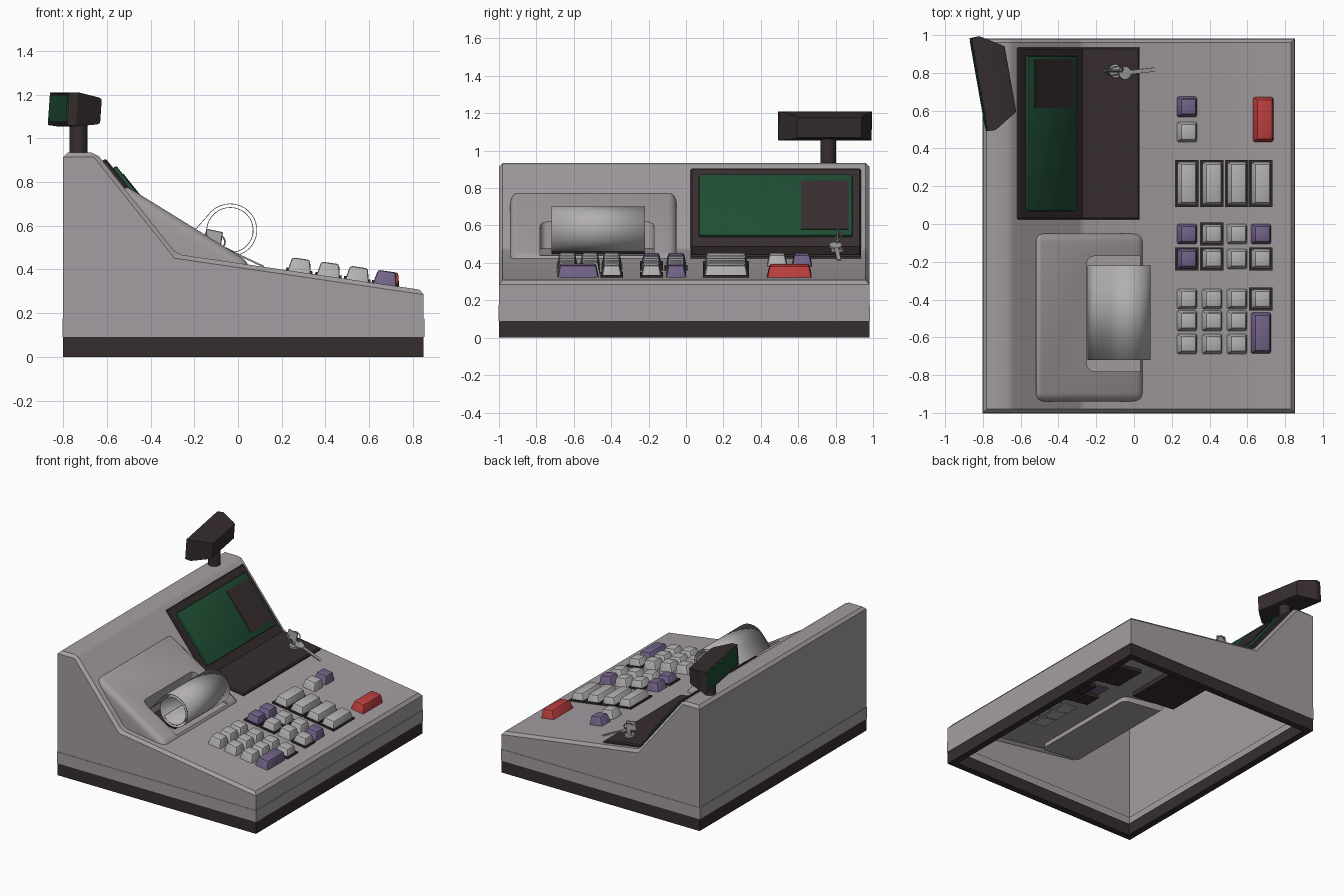
import bpy, bmesh, math
from mathutils import Matrix, Vector

if "Cube" in bpy.data.objects:
    bpy.data.objects.remove(bpy.data.objects["Cube"])

def mat(name, r, g, b):
    m = bpy.data.materials.new(name)
    m.diffuse_color = (r, g, b, 1)
    m.use_nodes = True
    m.node_tree.nodes["Principled BSDF"].inputs["Base Color"].default_value = m.diffuse_color
    return m

GREY = mat("warm grey", .37, .34, .355)
KEY = mat("light key grey", .46, .45, .46)
PAPER = mat("paper", .45, .43, .44)
DARK = mat("dark brown", .037, .026, .028)
GREEN = mat("screen green", .014, .075, .034)
PURPLE = mat("purple", .175, .125, .25)
RED = mat("red", .52, .05, .05)
METAL = mat("metal", .38, .38, .38)

def finish(name, bm, m, matrix=None):
    bmesh.ops.recalc_face_normals(bm, faces=bm.faces)
    if matrix:
        bm.transform(matrix)
    me = bpy.data.meshes.new(name)
    bm.to_mesh(me)
    bm.free()
    me.materials.append(m)
    ob = bpy.data.objects.new(name, me)
    bpy.context.collection.objects.link(ob)
    return ob

def prism(name, pts, y0, y1, m, pick=None, width=0, seg=1, open_bottom=None):
    """Extrude an xz profile along y; bevel the edges chosen by pick(a, b)."""
    bm = bmesh.new()
    f = bm.faces.new([bm.verts.new((x, y0, z)) for x, z in pts])
    ext = bmesh.ops.extrude_face_region(bm, geom=[f])["geom"]
    bmesh.ops.translate(bm, verts=[v for v in ext if isinstance(v, bmesh.types.BMVert)],
                        vec=(0, y1 - y0, 0))
    if pick:
        es = [e for e in bm.edges if pick(e.verts[0].co, e.verts[1].co)]
        bmesh.ops.bevel(bm, geom=es, offset=width, segments=seg, profile=.5,
                        affect='EDGES', clamp_overlap=True)
    bmesh.ops.recalc_face_normals(bm, faces=bm.faces)
    if open_bottom is not None:
        fs = [f for f in bm.faces if all(v.co.z < open_bottom for v in f.verts)]
        bmesh.ops.delete(bm, geom=fs, context='FACES')
    return finish(name, bm, m)

def ring(name, x0, x1, y0, y1, z0, z1, t, m):
    """Rectangular hoop, open in the middle."""
    bm = bmesh.new()
    loops = []
    for d, z in ((0, z0), (0, z1), (t, z1), (t, z0)):
        loops.append([bm.verts.new((x, y, z)) for x, y in
                      ((x0+d, y0+d), (x1-d, y0+d), (x1-d, y1-d), (x0+d, y1-d))])
    for i in range(4):
        a, b = loops[i], loops[(i + 1) % 4]
        for j in range(4):
            k = (j + 1) % 4
            bm.faces.new((a[j], a[k], b[k], b[j]))
    return finish(name, bm, m)

def frustum(name, w, d, h, inset, m, matrix, bevel=0, seg=2, z0=0):
    """Box whose top is smaller than its bottom."""
    bm = bmesh.new()
    bmesh.ops.create_cube(bm, size=1)
    for v in bm.verts:
        i = inset if v.co.z > 0 else 0
        v.co = Vector((v.co.x * 2 * (w/2 - i), v.co.y * 2 * (d/2 - i),
                       h if v.co.z > 0 else z0))
    if bevel:
        es = [e for e in bm.edges if max(v.co.z for v in e.verts) > z0 + 1e-5]
        bmesh.ops.bevel(bm, geom=es, offset=bevel, segments=seg, profile=.5, affect='EDGES')
    return finish(name, bm, m, matrix)

def cylinder(name, r, h, m, matrix, n=24):
    bm = bmesh.new()
    bmesh.ops.create_cone(bm, cap_ends=True, segments=n, radius1=r, radius2=r, depth=h)
    return finish(name, bm, m, matrix)

def at(x, y, z, angle=0, axis='Y'):
    return Matrix.Translation((x, y, z)) @ Matrix.Rotation(angle, 4, axis)

Y0, Y1 = -1.0, .98
def deck(x):
    return .47 - (x + .28) * .165 / 1.13
TILT = math.atan(.165 / 1.13)

# hollow case with chamfered upper edges, and base
prism("case", [(-.8, .09), (.85, .09), (.85, .305), (-.28, .47), (-.65, .935), (-.8, .935)],
      Y0, Y1, GREY, lambda a, b: min(a.z, b.z) > .2, .02, 1, .1)
ring("lower_trim", -.803, .853, Y0 - .003, Y1 + .003, .09, .176, .012, GREY)
ring("base", -.8, .85, Y0, Y1, 0, .09, .05, DARK)

# display panel that follows the slope and the deck
def slope(x, h):
    return (x + .783 * h, .935 - (x + .65) * 1.257 + .623 * h)

prism("display_panel", [slope(-.62, -.08), slope(-.62, .018), (-.272, .489), (.03, .443),
      (.03, .39), (-.335, .42)], .025, .935, DARK,
      lambda a, b: min(a.z, b.z) > .44 and abs(a.x + .272) + abs(b.x + .272) > .01, .008)
prism("display_screen", [slope(-.585, .01), slope(-.585, .035), slope(-.325, .035),
      slope(-.325, .01)], .07, .89, GREEN, lambda a, b: True, .008, 2)
prism("screen_patch", [slope(-.555, .033), slope(-.555, .038), slope(-.35, .038),
      slope(-.35, .033)], .615, .87, DARK)

# printer cover with a recess for the paper
cover = prism("printer_cover", [(-.525, .70), (-.525, .79), (.05, .435), (.05, .385), (-.28, .42)],
              -.94, -.05, GREY,
              lambda a, b: (min(a.z, b.z) > .43) or (a - b).xy.length < .001, .042, 4)
cutter = prism("recess_cutter", [(-.25, .478), (-.25, 1), (.2, 1), (.2, .42), (.03, .44)],
               -.78, -.17, GREY, lambda a, b: a.x < 0 and b.x < 0 and
               (a - b).xy.length < .001, .04, 4)
cutter.hide_render = True
cutter.hide_viewport = True
cut = cover.modifiers.new("recess", 'BOOLEAN')
cut.object = cutter
cut.solver = 'EXACT'
prism("paper_slot", [(-.24, .474), (-.24, .484), (-.02, .453), (-.02, .443)], -.72, -.22, DARK)

# curled paper strip
path = [(-.245, .535), (-.21, .568), (-.175, .608)]
for i in range(61):
    t = i / 60
    a = math.radians(135 - 640 * t)
    r = .127 - .03 * t
    path.append((-.033 + r * math.cos(a), .577 + r * math.sin(a)))
bm = bmesh.new()
rows = [[bm.verts.new((x, y, z)) for y in (-.72, -.22)] for x, z in path]
for a, b in zip(rows, rows[1:]):
    bm.faces.new((a[0], a[1], b[1], b[0]))
paper = finish("paper_roll", bm, PAPER)
paper.modifiers.new("thickness", 'SOLIDIFY').thickness = .003

# keyboard
COLS = (.28, .413, .545, .672)
def key(name, x, y, d, m, bed=False):
    frustum(name, .11, d, .062, .014, m, at(x, y, deck(x), TILT), .011, 2, -.005)
    if bed:
        frustum(name + "_bed", .122, d + .012, .012, 0, DARK, at(x, y, deck(x), TILT), z0=-.025)

for c, x in enumerate(COLS):
    for r, y in enumerate((-.397, -.513, -.635)):
        if c < 3 or r == 0:
            key(f"number_key_{c}_{r}", x, y, .11, KEY, c == 3)
    for r, y in enumerate((-.053, -.185)):
        purple = c == 0 or (c == 3 and r == 0)
        key(f"function_key_{c}_{r}", x, y, .11, PURPLE if purple else KEY, c == 1 or r == 1 and c != 2)
    key(f"long_key_{c}", x, .214, .235, KEY, True)
key("enter_key", COLS[3], -.577, .22, PURPLE)
key("upper_purple_key", COLS[0], .62, .11, PURPLE)
key("upper_grey_key", COLS[0], .487, .11, KEY)
key("red_key", .684, .553, .24, RED)

# customer display on a post, its screen facing the back (-x)
cylinder("display_post", .042, .15, DARK, at(-.73, .76, .995))
turn = at(-.81, .74, 1.135, math.radians(10), 'Z') @ Matrix.Rotation(math.radians(4), 4, 'Y')
bm = bmesh.new()
secs = []
for x, w, h in ((0, .24, .068), (-.012, .25, .075), (.03, .252, .078), (.14, .185, .062), (.155, .175, .054)):
    secs.append([bm.verts.new((x, sy * w, sz * h)) for sy, sz in ((-1, -1), (1, -1), (1, 1), (-1, 1))])
for a, b in zip(secs, secs[1:]):
    for j in range(4):
        k = (j + 1) % 4
        bm.faces.new((a[j], a[k], b[k], b[j]))
bm.faces.new(secs[0])
bm.faces.new(secs[-1])
finish("customer_display", bm, DARK, turn)
frustum("customer_screen", .012, .47, .062, 0, GREEN, turn @ Matrix.Translation((-.009, 0, 0)), z0=-.062)

# lock with key, key ring and spare key
cylinder("lock", .036, .035, METAL, at(-.1, .81, .46, TILT))
frustum("key_blade", .03, .012, .06, 0, METAL, at(-.1, .81, .465, TILT))
frustum("key_head", .085, .016, .065, .004, METAL, at(-.12, .81, .515, math.radians(12)), .003, 1)
bpy.ops.mesh.primitive_torus_add(location=(-.1, .81, .53), rotation=(math.radians(55), .5, 0),
                                 major_radius=.042, minor_radius=.004,
                                 major_segments=24, minor_segments=6)
ob = bpy.context.object
ob.name = "key_ring"
ob.data.materials.append(METAL)
lie = at(-.05, .8, .492, .44) @ Matrix.Rotation(.1, 4, 'Z')
cylinder("spare_key_head", .035, .012, METAL, lie, 16)
frustum("spare_key_blade", .16, .022, .004, 0, METAL, lie @ Matrix.Translation((.105, 0, 0)), z0=-.004)

# smooth shading with sharp edges kept
for o in bpy.context.scene.objects:
    o.select_set(o.type == 'MESH' and o is not cutter)
bpy.context.view_layer.objects.active = cover
bpy.ops.object.shade_smooth_by_angle(angle=math.radians(32))
